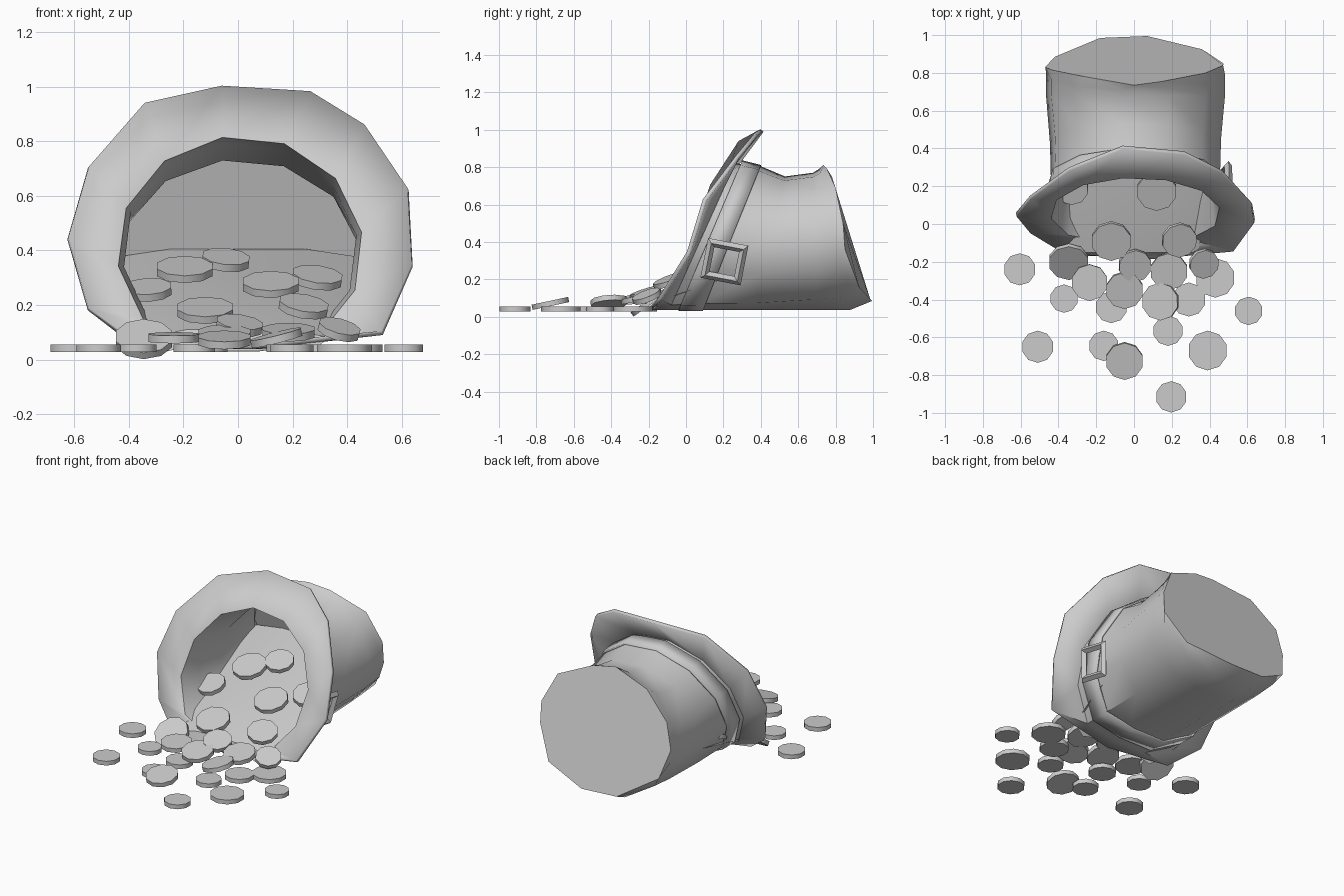
import bpy
import math
from mathutils import Matrix

cube = bpy.data.objects.get("Cube")
if cube:
    bpy.data.objects.remove(cube, do_unlink=True)

grey = bpy.data.materials.new("plain_grey")
grey.use_nodes = True
grey.diffuse_color = (0.6, 0.6, 0.6, 1)
grey.node_tree.nodes["Principled BSDF"].inputs["Base Color"].default_value = (0.6, 0.6, 0.6, 1)

SIDES = 12


def finish(obj, name, angle=40):
    obj.name = name
    obj.data.materials.clear()
    obj.data.materials.append(grey)
    bpy.ops.object.select_all(action='DESELECT')
    obj.select_set(True)
    bpy.context.view_layer.objects.active = obj
    bpy.ops.object.shade_smooth_by_angle(angle=math.radians(angle))
    return obj


def mesh_object(name, verts, faces, angle=40):
    mesh = bpy.data.meshes.new(name)
    mesh.from_pydata(verts, [], faces)
    obj = bpy.data.objects.new(name, mesh)
    bpy.context.collection.objects.link(obj)
    return finish(obj, name, angle)


def ring(width, z_top, z_low, y_low, y_top, ground=0.038):
    """Leaning oval, flattened where it meets the ground."""
    points = []
    for i in range(SIDES):
        a = 2 * math.pi * i / SIDES + 0.15
        z = (z_top + z_low) / 2 + (z_top - z_low) / 2 * math.sin(a)
        z = max(z, ground)
        t = (z - ground) / (z_top - ground)
        points.append((width * math.cos(a) + 0.008, y_low + (y_top - y_low) * t, z))
    return points


def loft(name, rings, cap, thickness, offset):
    verts = [p for r in rings for p in r]
    faces = []
    for k in range(len(rings) - 1):
        for j in range(SIDES):
            a, b = k * SIDES + j, k * SIDES + (j + 1) % SIDES
            faces.append((a, a + SIDES, b + SIDES, b))
    if cap:
        faces.append(tuple(reversed(range(len(verts) - SIDES, len(verts)))))
    obj = mesh_object(name, verts, faces)
    shell = obj.modifiers.new("shell", 'SOLIDIFY')
    shell.thickness = thickness
    shell.offset = offset
    return obj


# Hand-shaped outlines: battered brim edge and warped crown end
brim_edge = [(0.625, 0.11, 0.62), (0.465, 0.285, 0.85), (0.265, 0.385, 0.97),
             (-0.06, 0.415, 0.99), (-0.345, 0.3, 0.93), (-0.55, 0.15, 0.7),
             (-0.625, 0.06, 0.44), (-0.55, -0.03, 0.18), (-0.38, -0.14, 0.05),
             (0.05, -0.19, 0.038), (0.53, -0.13, 0.09), (0.64, 0.025, 0.34)]
crown_end = [(0.472, 0.84, 0.5), (0.38, 0.8, 0.69), (0.15, 0.755, 0.79),
             (0.0, 0.735, 0.812), (-0.26, 0.78, 0.75), (-0.43, 0.815, 0.59),
             (-0.47, 0.83, 0.42), (-0.42, 0.885, 0.24), (-0.18, 0.985, 0.095),
             (0.07, 0.995, 0.085), (0.36, 0.925, 0.16), (0.474, 0.85, 0.36)]

# Hat: flared brim, pinched crown and slanted end
loft("hat", [
    brim_edge,
    ring(0.465, 0.825, -0.03, -0.09, 0.265),
    ring(0.452, 0.815, -0.02, 0.06, 0.39),
    ring(0.458, 0.755, -0.01, 0.36, 0.53),
    ring(0.48, 0.775, 0.01, 0.70, 0.68),
    ring(0.48, 0.795, 0.02, 0.88, 0.71),
    crown_end,
], True, 0.022, -1)

# Band around the base of the crown
loft("hat_band", [
    ring(0.459, 0.83, -0.02, -0.04, 0.30, 0.042),
    ring(0.457, 0.805, -0.02, 0.09, 0.40, 0.042),
], False, 0.012, 1)

# Square buckle on the left of the band, facing outward along the wall
bpy.ops.mesh.primitive_torus_add(major_segments=4, minor_segments=4,
                                 major_radius=0.125, minor_radius=0.03)
buckle = finish(bpy.context.object, "buckle", 20)
buckle.matrix_world = (Matrix.Translation((0.486, 0.205, 0.295))
                       @ Matrix.Rotation(math.radians(10), 4, 'Y')
                       @ Matrix.Rotation(math.radians(34), 4, 'X')
                       @ Matrix.Rotation(math.radians(90), 4, 'Y')
                       @ Matrix.Diagonal((1, 1, 0.7, 1)))

# Sloping, slightly domed bed of the pile inside the hat
bed = []
for y, z, half in ((-0.17, 0.06, 0.26), (-0.15, 0.11, 0.34), (0.1, 0.2, 0.38),
                   (0.45, 0.3, 0.42), (0.825, 0.405, 0.45)):
    bed += [(side * half, y, z - drop)
            for side, drop in ((-1, 0.03), (-0.55, 0), (0.55, 0), (1, 0.03))]
mesh_object("coin_bed", bed, [(r + c, r + c + 1, r + c + 5, r + c + 4)
                              for r in range(0, 16, 4) for c in range(3)])


# Coins: ten-sided discs
def coin(x, y, z, radius, tilt=0, roll=0):
    bpy.ops.mesh.primitive_cylinder_add(
        vertices=10, radius=radius, depth=0.028, location=(x, y, z),
        rotation=(math.radians(tilt), math.radians(roll), 0))
    finish(bpy.context.object, "coin")


# Coins lying flat on the ground
for x, y, r in ((-0.605, -0.24, 0.085), (-0.51, -0.65, 0.085), (0.607, -0.46, 0.075),
                (0.39, -0.67, 0.105), (0.197, -0.915, 0.083), (-0.16, -0.645, 0.08),
                (0.18, -0.565, 0.08), (-0.37, -0.395, 0.075), (-0.12, -0.44, 0.085),
                (0.29, -0.4, 0.09), (0.43, -0.285, 0.105)):
    coin(x, y, 0.042, r)

# Tilted coins tumbling out in front
coin(-0.05, -0.725, 0.072, 0.1, 12)
coin(0.14, -0.41, 0.08, 0.1, 4, -14)
coin(-0.05, -0.35, 0.09, 0.1, 14)
coin(-0.235, -0.31, 0.08, 0.097, 4)
coin(-0.345, -0.2, 0.075, 0.108, 35)
coin(0.185, -0.25, 0.1, 0.1, 12)
coin(0.005, -0.22, 0.125, 0.088, 18, 8)
coin(0.37, -0.21, 0.11, 0.08, 20, 15)

# Coins resting on the sloping bed
for x, y, z, r, roll in ((-0.12, -0.09, 0.18, 0.107, 0), (0.24, -0.085, 0.195, 0.094, 10),
                         (0.12, 0.175, 0.275, 0.107, 0), (-0.33, 0.19, 0.255, 0.09, -3),
                         (-0.195, 0.4, 0.33, 0.107, 0), (0.29, 0.32, 0.3, 0.095, 8),
                         (-0.045, 0.5, 0.365, 0.09, 6)):
    coin(x, y, z, r, 20, roll)
